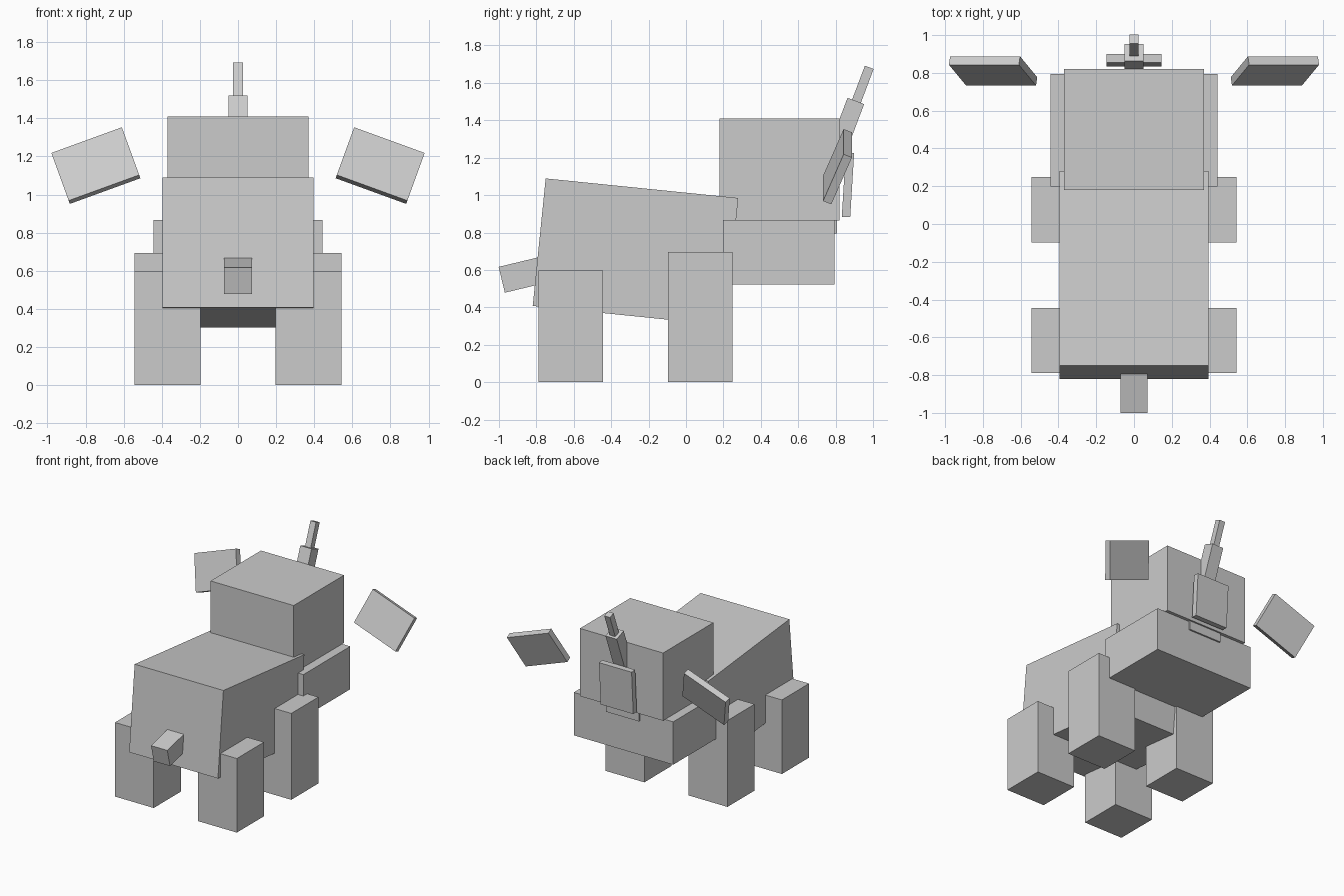
import bpy
from math import radians


def box(name, center, size, rot=(0, 0)):
    """Box with a centre, full size and rotation (about x, then y) in degrees."""
    bpy.ops.mesh.primitive_cube_add(size=1, location=center)
    ob = bpy.context.object
    ob.name = name
    ob.scale = size
    ob.rotation_euler = (radians(rot[0]), radians(rot[1]), 0)
    bpy.ops.object.transform_apply(location=False, rotation=False, scale=True)
    return ob


# sloping body and stub tail
box("body", (0, -0.27, 0.696), (0.79, 1.035, 0.685), (-5.8, 0))
box("tail", (0, -0.849, 0.58), (0.145, 0.28, 0.142), (13.5, 0))

# head, wider jaw and thin mouth strip
box("head", (0, 0.5, 1.138), (0.74, 0.64, 0.545))
box("jaw", (0, 0.497, 0.694), (0.885, 0.596, 0.345))
box("mouth", (0, 0.785, 0.835), (0.29, 0.045, 0.08))

# nose plate and two-step raised trunk
box("nose_plate", (0, 0.866, 1.055), (0.29, 0.045, 0.345), (-3.5, 0))
box("trunk_lower", (0, 0.855, 1.363), (0.1, 0.095, 0.3), (-20.7, 0))
box("trunk_tip", (0, 0.941, 1.58), (0.05, 0.05, 0.22), (-20.7, 0))

# mirrored legs and floating ears
for side, s in (("left", -1), ("right", 1)):
    box(f"front_leg_{side}", (s * 0.37, 0.075, 0.347), (0.345, 0.345, 0.695))
    box(f"back_leg_{side}", (s * 0.37, -0.617, 0.298), (0.345, 0.345, 0.596))
    box(f"ear_{side}", (s * 0.746, 0.81, 1.152), (0.394, 0.048, 0.288),
        (-22.5, s * 20))
